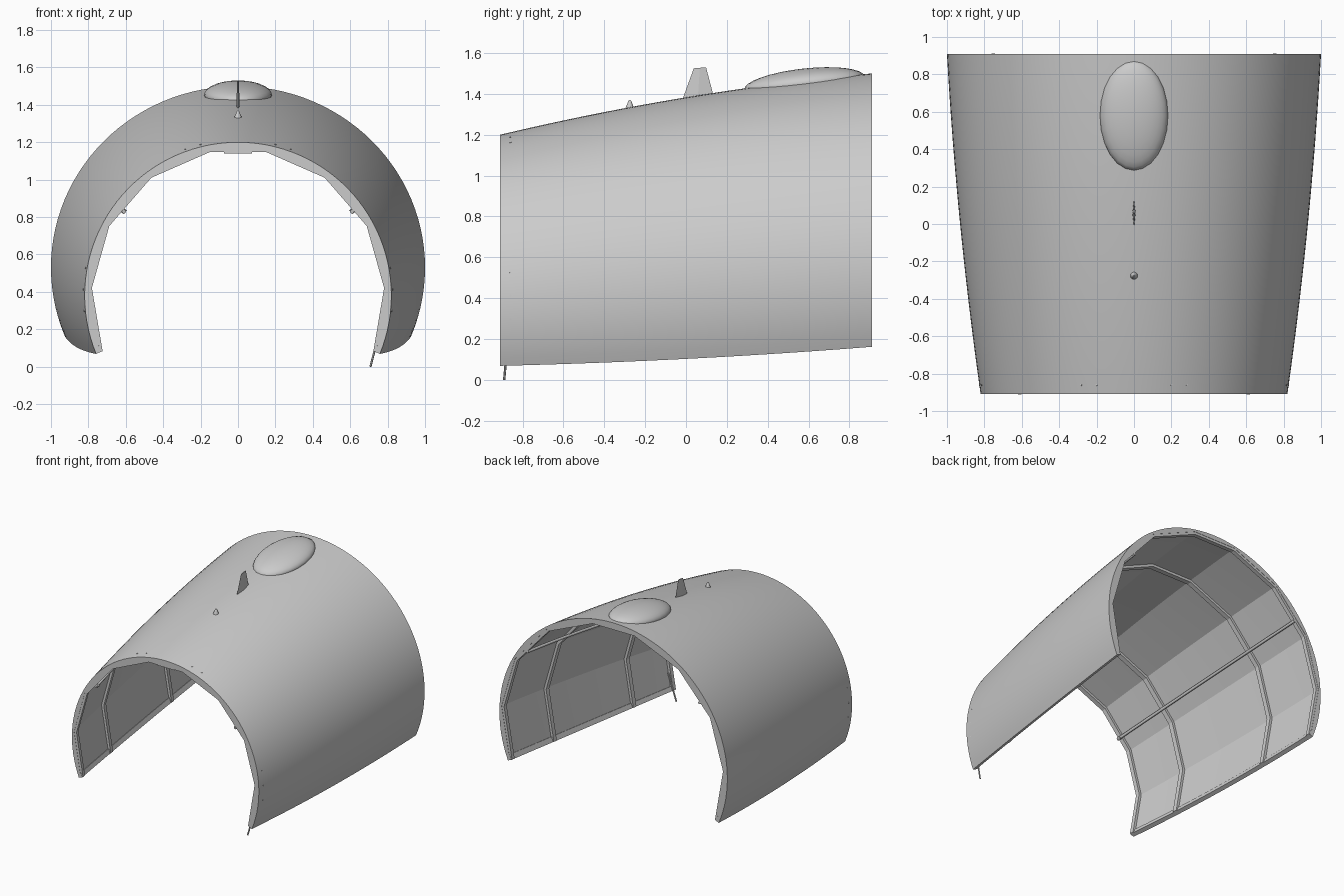
import bpy, bmesh
from math import sin, cos, radians, atan
from mathutils import Vector, Matrix

if "Cube" in bpy.data.objects:
    bpy.data.objects.remove(bpy.data.objects["Cube"])

L = 0.91
POLY = [radians(a) for a in (-112.3, -87, -61.6, -36.3, -11, 11, 36.3, 61.6, 87, 112.3)]
SUB = 8


def point(a, y, inset=0.0):
    """Point on the tapering hull; angle is measured from the crown."""
    t = (y + L) / (2 * L)
    q = t + 0.44 * t * (1 - t)
    zc = 0.38 + 0.15 * t
    rx, rz = 0.82 + 0.18 * q, 0.82 + 0.3 * q - 0.15 * t
    return Vector(((rx - inset) * sin(a), y, zc + (rz - inset) * cos(a)))


def steps(a, b, n):
    return [a + (b - a) * i / n for i in range(n + 1)]


def finish(name, bm, smooth=None):
    bmesh.ops.recalc_face_normals(bm, faces=bm.faces)
    me = bpy.data.meshes.new(name)
    bm.to_mesh(me)
    bm.free()
    ob = bpy.data.objects.new(name, me)
    bpy.context.collection.objects.link(ob)
    if smooth:
        bpy.ops.object.select_all(action='DESELECT')
        ob.select_set(True)
        bpy.context.view_layer.objects.active = ob
        bpy.ops.object.shade_smooth_by_angle(angle=radians(smooth))
    return ob


def loft(name, loops, smooth=None):
    """Skin a list of closed loops and cap both ends."""
    bm = bmesh.new()
    vs = [[bm.verts.new(p) for p in lp] for lp in loops]
    n = len(vs[0])
    for a, b in zip(vs, vs[1:]):
        for i in range(n):
            bm.faces.new((a[i], a[(i + 1) % n], b[(i + 1) % n], b[i]))
    bm.faces.new(vs[0])
    bm.faces.new(vs[-1])
    return finish(name, bm, smooth)


def rod(name, pts, r, n=8):
    """Round rod along a path."""
    d = (pts[-1] - pts[0]).normalized()
    u = d.orthogonal().normalized()
    w = d.cross(u)
    ring = [u * r * cos(k * 6.28319 / n) + w * r * sin(k * 6.28319 / n) for k in range(n)]
    return loft(name, [[p + o for o in ring] for p in pts], 50)


# Skin: smooth outside, faceted inside, lofted strip by strip round the arch
bm = bmesh.new()
ys = steps(-L, L, 24)
outer, inner = [], []
for k in range(len(POLY) - 1):
    for j in range(SUB + (k == len(POLY) - 2)):
        f = j / SUB
        a = POLY[k] + (POLY[k + 1] - POLY[k]) * f
        outer.append([bm.verts.new(point(a, y)) for y in ys])
        inner.append([bm.verts.new(point(POLY[k], y, 0.018).lerp(point(POLY[k + 1], y, 0.018), f)) for y in ys])
for g in (outer, inner):
    for a, b in zip(g, g[1:]):
        for i in range(len(ys) - 1):
            bm.faces.new((a[i], b[i], b[i + 1], a[i + 1]))
for e in (0, -1):
    for i in range(len(outer) - 1):
        bm.faces.new((outer[i][e], outer[i + 1][e], inner[i + 1][e], inner[i][e]))
    for i in range(len(ys) - 1):
        bm.faces.new((outer[e][i], outer[e][i + 1], inner[e][i + 1], inner[e][i]))
finish("hull_skin", bm, 12)

# Faceted frames inside the skin
for name, y, w in (("front_frame", -0.893, 0.03), ("forward_frame", -0.47, 0.034),
                   ("aft_frame", 0.41, 0.034), ("back_frame", 0.893, 0.03)):
    loft(name, [[point(a, y - w / 2, 0.012), point(a, y + w / 2, 0.012),
                 point(a, y + w / 2, 0.038), point(a, y - w / 2, 0.038)] for a in POLY])

# Lengthwise stringers, end brackets and sills on both sides
for side, s in (("left", -1), ("right", 1)):
    a = s * radians(53.6)
    rod(side + "_stringer", [point(a, y, 0.062) for y in steps(-L, L, 12)], 0.011)
    rod(side + "_stringer_bracket", [point(a, -0.89, 0.03), point(a, -0.89, 0.075)], 0.014, 6)
    b, c = s * radians(112.3), s * radians(109.8)
    loft(side + "_sill", [[point(b, y, 0.012), point(c, y, 0.012), point(c, y, 0.032), point(b, y, 0.032)]
                          for y in steps(-L, L, 12)])
    # Small fasteners near the front edge
    for i, deg in enumerate((80, 88, 96, 14, 20)):
        f = s * radians(deg)
        rod(f"{side}_fastener_{i}", [point(f, -0.86, 0.01), point(f, -0.86, -0.002)], 0.005, 6)

# Joint plate under the crown at the front
loft("crown_plate", [[Vector((x, y, z)) for x, z in ((-.075, 1.14), (.075, 1.14), (.075, 1.165), (-.075, 1.165))]
                     for y in (-0.9, -0.8)])

# Prop rod at the front right corner
rod("prop_rod", [Vector((0.765, -0.87, 0.22)), Vector((0.708, -0.89, 0.0))], 0.006, 6)

# Dome fairing following the crown slope
bm = bmesh.new()
bmesh.ops.create_uvsphere(bm, u_segments=24, v_segments=16, radius=1)
bmesh.ops.bisect_plane(bm, geom=bm.verts[:] + bm.edges[:] + bm.faces[:], plane_co=(0, 0, -0.3),
                       plane_no=(0, 0, -1), clear_outer=True)
bmesh.ops.holes_fill(bm, edges=[e for e in bm.edges if e.is_boundary])
bm.transform(Matrix.Translation((0, 0.58, 1.452)) @ Matrix.Rotation(atan(0.11), 4, 'X')
             @ Matrix.Diagonal((0.182, 0.297, 0.072, 1)))
finish("dome_fairing", bm, 40)

# Blade antenna with a thin lens section
loft("blade_antenna", [[Vector((0, y0, z0)), Vector((t, (y0 + y1) / 2, (z0 + z1) / 2)),
                        Vector((0, y1, z1)), Vector((-t, (y0 + y1) / 2, (z0 + z1) / 2))]
                       for y0, z0, y1, z1, t in ((-.02, 1.365, .135, 1.39, .009), (.038, 1.525, .098, 1.53, .005))])

# Small beacon on the crown
loft("beacon", [[Vector((r * cos(k * .5236), -0.275 + r * sin(k * .5236), z)) for k in range(12)]
                for r, z in ((.023, 1.315), (.021, 1.332), (.012, 1.352), (.008, 1.364), (.003, 1.369))], 40)
